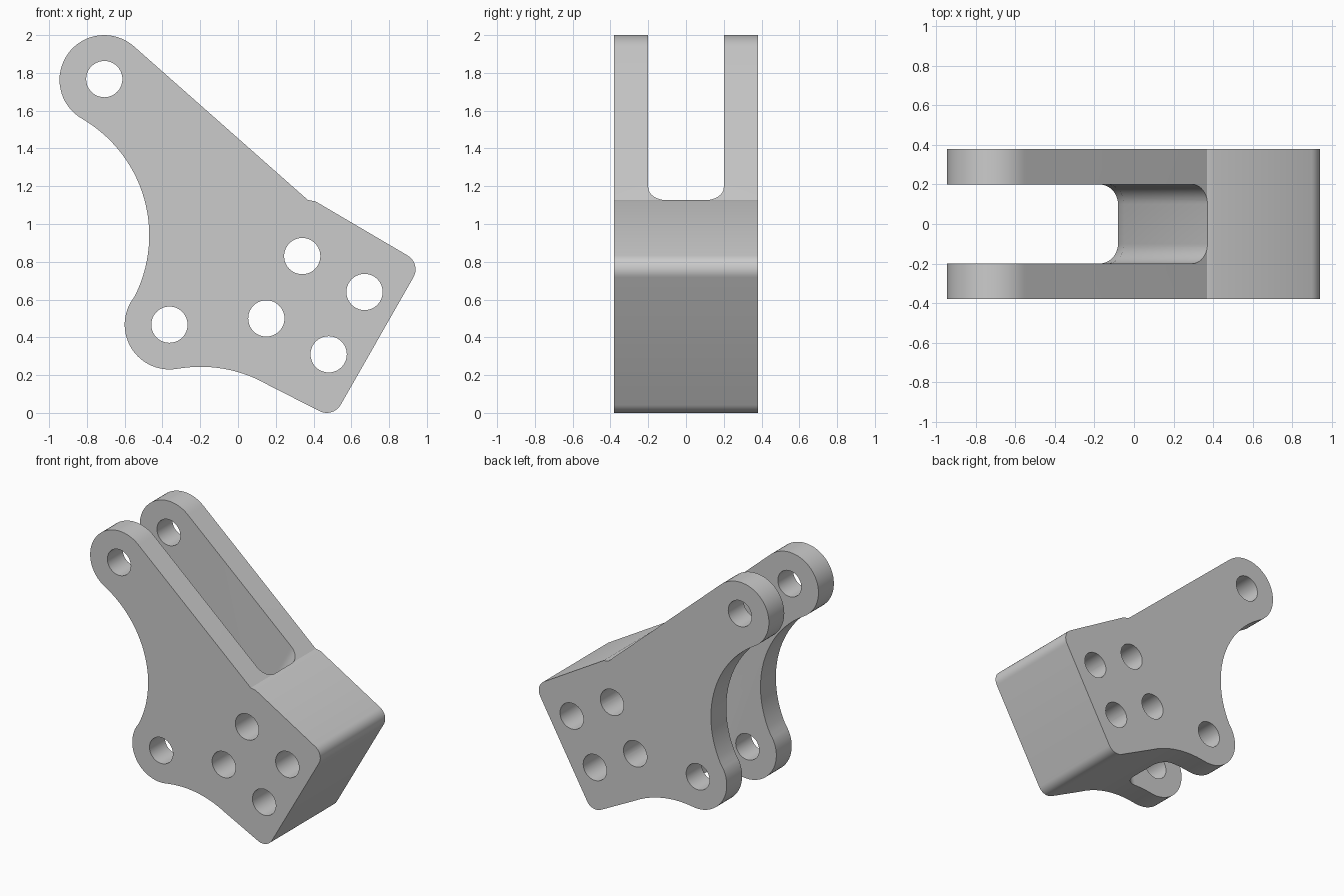
import bpy, bmesh
from math import sin, cos, radians
from mathutils import Vector

cube = bpy.data.objects.get("Cube")
if cube:
    bpy.data.objects.remove(cube, do_unlink=True)

HALF = 0.38      # half thickness of the block
SLOT = 0.20      # half width of the slot
FILLET = 0.10    # slot corner radius
HOLE = 0.096
LUG = 0.237
BIG = 0.713
CORNER = 0.085


def arc(cx, cz, r, a0, a1, n):
    """Points on an arc in the xz plane, angles in degrees."""
    angles = [radians(a0 + (a1 - a0) * i / n) for i in range(n + 1)]
    return [(cx + r * cos(a), cz + r * sin(a)) for a in angles]


def loft(bm, rings):
    """Closed solid through rings of equal length, with capped ends."""
    loops = [[bm.verts.new(p) for p in ring] for ring in rings]
    for a, b in zip(loops, loops[1:]):
        for i in range(len(a)):
            j = (i + 1) % len(a)
            bm.faces.new((a[i], a[j], b[j], b[i]))
    bm.faces.new(loops[0][::-1])
    bm.faces.new(loops[-1])


def ring_at(points, y):
    return [(x, y, z) for x, z in points]


def make_object(name, bm):
    bmesh.ops.recalc_face_normals(bm, faces=bm.faces)
    mesh = bpy.data.meshes.new(name)
    bm.to_mesh(mesh)
    bm.free()
    obj = bpy.data.objects.new(name, mesh)
    bpy.context.collection.objects.link(obj)
    return obj


def cut(target, cutter):
    cutter.hide_render = True
    bpy.context.view_layer.objects.active = target
    mod = target.modifiers.new("cut", "BOOLEAN")
    mod.operation = "DIFFERENCE"
    mod.solver = "EXACT"
    mod.object = cutter
    bpy.ops.object.modifier_apply(modifier=mod.name)
    bpy.data.objects.remove(cutter, do_unlink=True)


# Outline of the bracket: arm end, left sweep, lower lug, bottom sweep, block
outline = arc(-0.708, 1.763, LUG, 48.5, 240, 32)
outline += arc(-1.183, 0.94, BIG, 60, -30, 28)[1:-1]
outline += arc(-0.363, 0.467, LUG, 150, 280, 24)
outline += arc(-0.198, -0.469, BIG, 100, 60, 14)[1:]
outline += arc(0.47, 0.085, CORNER, 240, 330, 10)
outline += arc(0.855, 0.76, CORNER, -30, 60, 10)
outline += [(0.41, 1.12), (0.37, 1.127)]

bm = bmesh.new()
loft(bm, [ring_at(outline, -HALF), ring_at(outline, HALF)])
bracket = make_object("clevis_bracket", bm)

# Slot between the two arms, with a sloping floor and rounded corners
floor = [Vector((1.02, 2.25)), Vector((-0.05, 0.395)), Vector((-0.13, -0.02))]
back = [(-1.5, -0.2), (-1.5, 2.4)]
normal = Vector((-0.866, 0.5))
rings = []
for side in (-1, 1):
    for i in range(11):
        t = radians(90 - 9 * i) if side < 0 else radians(9 * i)
        y = side * (SLOT - FILLET + FILLET * sin(t))
        shift = normal * FILLET * (1 - cos(t))
        rings.append(ring_at([tuple(p + shift) for p in floor] + back, y))
bm = bmesh.new()
loft(bm, rings)
cut(bracket, make_object("slot_cutter", bm))

# Pin and bolt holes through the whole width
bm = bmesh.new()
for x, z in [(-0.708, 1.767), (-0.363, 0.467), (0.34, 0.83),
             (0.15, 0.5), (0.67, 0.64), (0.48, 0.31)]:
    circle = arc(x, z, HOLE, 0, 360, 40)[:-1]
    loft(bm, [ring_at(circle, -0.5), ring_at(circle, 0.5)])
cut(bracket, make_object("hole_cutter", bm))

# Plain grey metal
grey = bpy.data.materials.new("grey_metal")
grey.use_nodes = True
colour = (0.6, 0.6, 0.6, 1)
grey.diffuse_color = colour
grey.node_tree.nodes["Principled BSDF"].inputs["Base Color"].default_value = colour
bracket.data.materials.clear()
bracket.data.materials.append(grey)

bpy.ops.object.select_all(action="DESELECT")
bracket.select_set(True)
bpy.context.view_layer.objects.active = bracket
bpy.ops.object.shade_smooth_by_angle(angle=radians(25))
